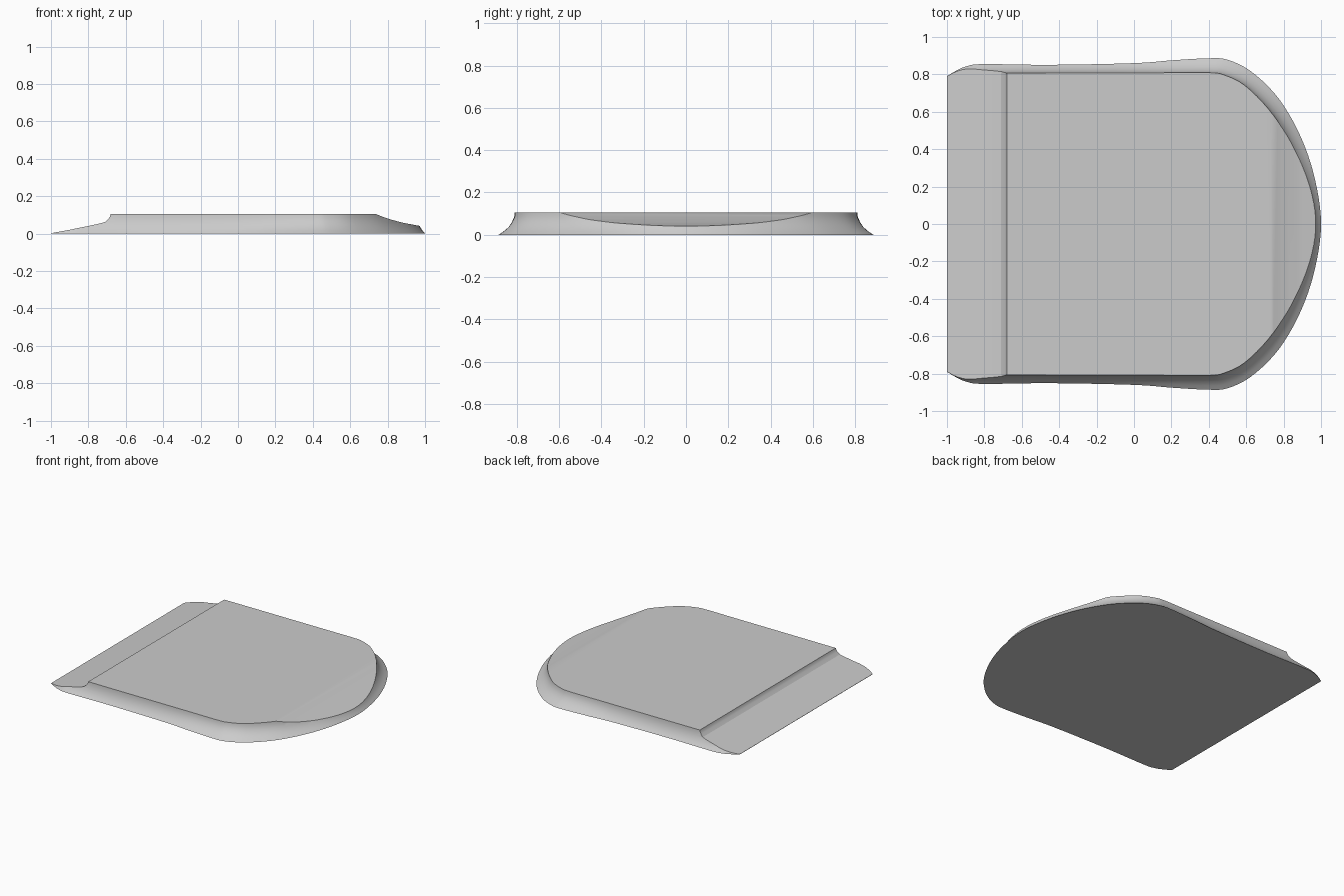
import bpy
import bmesh
from math import radians

if "Cube" in bpy.data.objects:
    bpy.data.objects.remove(bpy.data.objects["Cube"], do_unlink=True)

HEIGHT = 0.105

# Half outlines from the thin end to the rounded nose: foot on the floor, rim on top
FOOT = [(-1, .79), (-.95, .82), (-.89, .845), (-.8, .855), (-.45, .851), (0, .86),
        (.2, .875), (.4, .886), (.5, .878), (.62, .82), (.75, .70), (.85, .55),
        (.93, .37), (.98, .18), (1, 0)]
RIM = [(-1, .775), (-.95, .795), (-.89, .803), (-.8, .805), (-.45, .807), (0, .807),
       (.2, .807), (.4, .807), (.48, .795), (.59, .74), (.72, .61), (.81, .47),
       (.89, .29), (.94, .13), (.955, 0)]
# Concave flare of the wall: (height, share of the foot overhang left)
FLARE = [(0, 1), (.015, .72), (.035, .42), (.06, .2), (.085, .06), (.12, 0)]
# Side profile of the upper surface: ramp, step, flat, sloping nose
UPPER = [(-1.1, -.018), (-1, .002), (-.9, .02), (-.75, .051), (-.71, .062),
         (-.692, .08), (-.684, .092), (-.68, HEIGHT), (.735, HEIGHT), (.77, .091),
         (.82, .074), (.88, .058), (.97, .041), (1.1, .02)]


def mesh_object(name, rings):
    """Bridge closed rings of equal length and cap both ends."""
    bm = bmesh.new()
    loops = [[bm.verts.new(p) for p in ring] for ring in rings]
    n = len(loops[0])
    for low, high in zip(loops, loops[1:]):
        for i in range(n):
            j = (i + 1) % n
            bm.faces.new((low[i], low[j], high[j], high[i]))
    bm.faces.new(loops[0][::-1])
    bm.faces.new(loops[-1])
    bmesh.ops.recalc_face_normals(bm, faces=bm.faces)
    mesh = bpy.data.meshes.new(name)
    bm.to_mesh(mesh)
    bm.free()
    obj = bpy.data.objects.new(name, mesh)
    bpy.context.collection.objects.link(obj)
    return obj


def smooth_path(points, steps=4):
    """Catmull-Rom subdivision of an open path."""
    pts = [points[0]] + points + [points[-1]]
    out = []
    for a, b, c, d in zip(pts, pts[1:], pts[2:], pts[3:]):
        for s in range(steps):
            t = s / steps
            out.append(tuple(
                q + t * (r - p) / 2 + t * t * (2 * p - 5 * q + 4 * r - s3) / 2
                + t ** 3 * (3 * q - p - 3 * r + s3) / 2
                for p, q, r, s3 in zip(a, b, c, d)))
    return out + [points[-1]]


def closed_outline(half):
    # Mirror first so the nose is rounded through its tip
    return smooth_path(half + [(x, -y) for x, y in half[-2::-1]])


# Plate with flared walls
foot, rim = closed_outline(FOOT), closed_outline(RIM)
rings = [[(r[0] + k * (f[0] - r[0]), r[1] + k * (f[1] - r[1]), z)
          for f, r in zip(foot, rim)] for z, k in FLARE]
plate = mesh_object("plate", rings)

# Helper block carrying the upper profile
section = UPPER + [(1.1, -.2), (-1.1, -.2)]
cutter = mesh_object("profile_cutter", [[(x, y, z) for x, z in section] for y in (-1, 1)])
cutter.hide_render = True

# Trim the plate to the profile
trim = plate.modifiers.new("trim", "BOOLEAN")
trim.operation = "INTERSECT"
trim.solver = "EXACT"
trim.object = cutter
bpy.ops.object.select_all(action="DESELECT")
plate.select_set(True)
bpy.context.view_layer.objects.active = plate
bpy.ops.object.modifier_apply(modifier=trim.name)
bpy.data.objects.remove(cutter, do_unlink=True)
bpy.ops.object.shade_smooth_by_angle(angle=radians(28))

# Single grey finish
grey = bpy.data.materials.new("plain grey")
grey.use_nodes = True
grey.diffuse_color = (.6, .6, .6, 1)
grey.node_tree.nodes["Principled BSDF"].inputs["Base Color"].default_value = (.6, .6, .6, 1)
plate.data.materials.clear()
plate.data.materials.append(grey)
